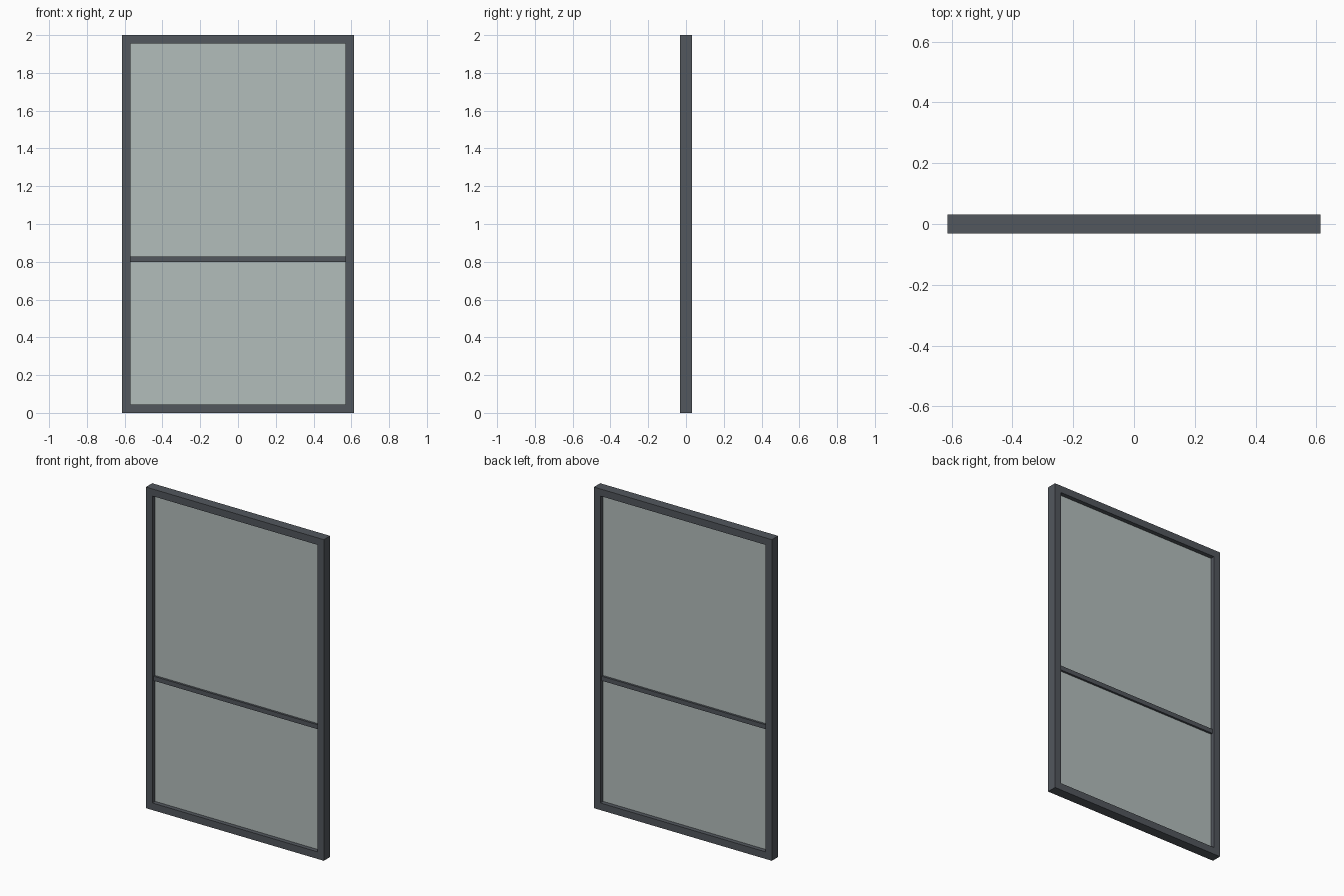
import bpy

if "Cube" in bpy.data.objects:
    bpy.data.objects.remove(bpy.data.objects["Cube"])


def material(name, rgb):
    m = bpy.data.materials.new(name)
    m.diffuse_color = (*rgb, 1.0)
    m.use_nodes = True
    m.node_tree.nodes["Principled BSDF"].inputs["Base Color"].default_value = m.diffuse_color
    return m


frame_grey = material("dark grey metal", (0.085, 0.095, 0.11))
glass_grey = material("pale green grey glass", (0.45, 0.51, 0.50))


def box(name, x, y, z, mat):
    """Box from (min, max) ranges on each axis."""
    bpy.ops.mesh.primitive_cube_add(size=1)
    ob = bpy.context.object
    ob.name = name
    ranges = (x, y, z)
    ob.location = [(a + b) / 2 for a, b in ranges]
    ob.scale = [b - a for a, b in ranges]
    bpy.ops.object.transform_apply(location=True, rotation=False, scale=True)
    ob.data.materials.append(mat)
    return ob


W, D, H = 0.613, 0.031, 2.0      # half width, half depth, height
T = 0.044                        # frame bar thickness
IN = W - T                       # half width of the opening
BAR = (0.80, 0.828)              # height range of the dividing bar
depth = (-D, D)

# Outer frame: full-width rails with the side jambs between them
box("bottom_rail", (-W, W), depth, (0, T), frame_grey)
box("top_rail", (-W, W), depth, (H - T, H), frame_grey)
for side, s in (("left", -1), ("right", 1)):
    box(side + "_jamb", sorted((s * IN, s * W)), depth, (T, H - T), frame_grey)

# Dividing bar, shallower than the frame
box("dividing_bar", (-IN, IN), (-0.017, 0.017), BAR, frame_grey)

# Glass panes
box("lower_pane", (-IN, IN), (-0.004, 0.004), (T, BAR[0]), glass_grey)
box("upper_pane", (-IN, IN), (-0.004, 0.004), (BAR[1], H - T), glass_grey)
